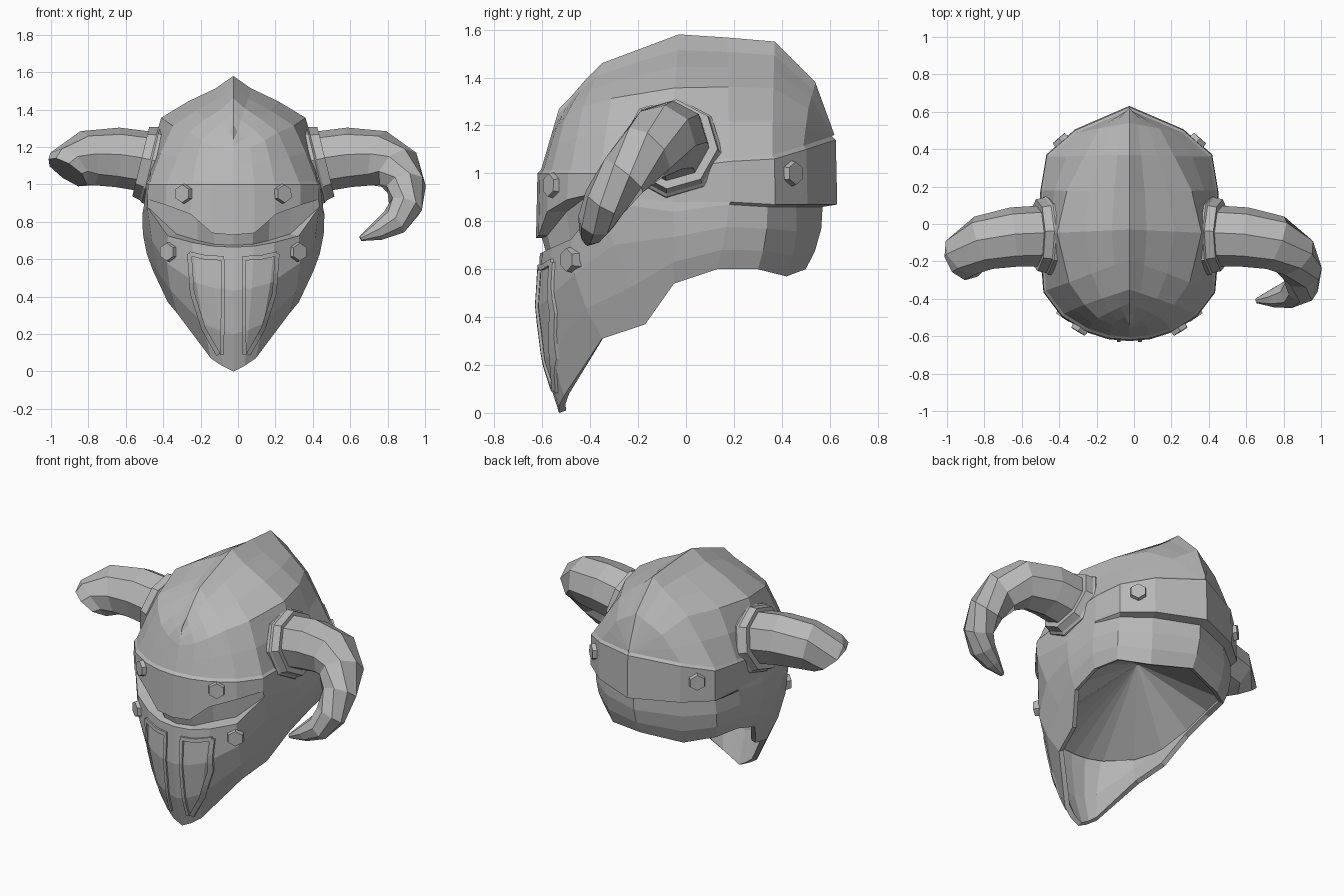
import bpy, bmesh, math
from mathutils import Vector, Matrix
from mathutils.bvhtree import BVHTree

if "Cube" in bpy.data.objects:
    bpy.data.objects.remove(bpy.data.objects["Cube"], do_unlink=True)

AXIS_X = -0.025  # the helmet's plane of symmetry
grey = bpy.data.materials.new("steel grey")
grey.use_nodes = True
grey.diffuse_color = (0.48, 0.48, 0.48, 1)
grey.node_tree.nodes["Principled BSDF"].inputs["Base Color"].default_value = grey.diffuse_color


def finish(bm, name, mirror=False):
    bmesh.ops.recalc_face_normals(bm, faces=bm.faces)
    mesh = bpy.data.meshes.new(name)
    bm.to_mesh(mesh)
    obj = bpy.data.objects.new(name, mesh)
    obj.location.x = AXIS_X
    mesh.materials.append(grey)
    bpy.context.collection.objects.link(obj)
    if mirror:
        mod = obj.modifiers.new("mirror", 'MIRROR')
        mod.merge_threshold = 0.002
    return obj


def spread(p, s, dz=0):
    return Vector((p.x * s, p.y * s, p.z + dz))


def skin(bm, rows, closed=False):
    vs = [[bm.verts.new(p) for p in row] for row in rows]
    n = len(rows[0])
    for a, b in zip(vs, vs[1:]):
        for i in range(n if closed else n - 1):
            j = (i + 1) % n
            bm.faces.new((a[i], a[j], b[j], b[i]))
    return vs


# Helmet rows, each running from the front centre round to the back centre
rim = [Vector(p) for p in (
    (0, -.53, 0), (.06, -.53, .03), (.12, -.51, .07), (.30, -.35, .31), (.35, -.17, .37),
    (.43, -.05, .54), (.435, .13, .60), (.40, .30, .60), (.25, .42, .57), (0, .50, .60))]
mask_top = [Vector(p) for p in (
    (0, -.61, .665), (.11, -.60, .67), (.22, -.56, .69), (.35, -.48, .725), (.46, -.355, .88),
    (.487, -.05, .84), (.475, .18, .87), (.42, .34, .86), (.27, .46, .86), (0, .57, .86))]
plan = [(0, -.605), (.11, -.595), (.22, -.56), (.35, -.48), (.445, -.355),
        (.465, -.05), (.46, .18), (.43, .36), (.28, .49), (0, .61)]
brow_z = (.73, .74, .84, .89, .92, .88, .88, .87, .87, .87)
band_z = (1, 1, 1, 1, 1, 1.02, 1.05, 1.06, 1.10, 1.14)
ridge = [Vector((0, y, z)) for y, z in (
    (-.53, 1.27), (-.48, 1.32), (-.42, 1.39), (-.35, 1.46), (-.19, 1.52),
    (-.03, 1.58), (.17, 1.567), (.37, 1.55), (.54, 1.38), (.62, 1.16))]
recess = (.96, .94, .86, .87, 1, 1, 1, 1, 1, 1)
bulge = (1, 1, .85, .65, .75, 1, .75, .35, .4, 1)  # how boxy the dome is, per column

brow = [Vector((x * 1.03, y * 1.035, z)) for (x, y), z in zip(plan, brow_z)]
band = [Vector((x * 1.025, y * 1.025, z)) for (x, y), z in zip(plan, band_z)]
dome = [Vector((x, y, z + .015)) for (x, y), z in zip(plan, band_z)]


def between(t):
    return [spread(a.lerp(b, t), 1.07 if i < 4 else 1.035)
            for i, (a, b) in enumerate(zip(rim, mask_top))]


def dome_row(fx, fy, fz):
    # the front columns slope back evenly, the others rise as walls first
    row = []
    for i, (a, b) in enumerate(zip(dome, ridge)):
        back = fy + (fz - fy) * max(0, 1 - i / 4)
        boxy = Vector((a.x * fx, a.y + (b.y - a.y) * back, a.z + (b.z - a.z) * fz))
        row.append(a.lerp(b, fz).lerp(boxy, bulge[i]))
    return row


rows = [rim, between(.3), between(.65), mask_top,
        [spread(p, s, .01 if s < 1 else 0) for p, s in zip(mask_top, recess)],
        [spread(p, s) for p, s in zip(brow, recess)],
        brow, band, dome, dome_row(.93, .06, .3), dome_row(.83, .15, .59),
        dome_row(.52, .48, .75), dome_row(.2, .8, .88), ridge]

bm = bmesh.new()
skin(bm, rows)
bmesh.ops.remove_doubles(bm, verts=bm.verts, dist=.003)
bmesh.ops.recalc_face_normals(bm, faces=bm.faces)
if sum(f.normal.dot(f.calc_center_median() - Vector((0, 0, .8))) for f in bm.faces) < 0:
    bmesh.ops.reverse_faces(bm, faces=bm.faces)
surface = BVHTree.FromBMesh(bm)
shell = finish(bm, "helmet_shell", True)
wall = shell.modifiers.new("thickness", 'SOLIDIFY')
wall.thickness, wall.offset, wall.thickness_clamp = .03, -1, .8

# Inner lining closing the hollow above the neck opening
bm = bmesh.new()
hub = bm.verts.new((0, 0, .85))
edge = []
for a, b in zip(rim, mask_top):
    t = max((.50 - a.z) / (b.z - a.z), .12)
    edge.append(bm.verts.new(spread(a.lerp(b, t), .97)))
for a, b in zip(edge, edge[1:]):
    bm.faces.new((a, b, hub))
finish(bm, "inner_lining", True)


# Raised frames around the two face panels, laid on the mask
def on_mask(x, z, lift):
    hit = surface.ray_cast(Vector((x, -2, z)), Vector((0, 1, 0)))[0]
    return Vector((x, (hit.y if hit else -.56) - lift, z))


def trim(name, path, width):
    pts = []
    for a, b in zip(path, path[1:]):
        pts += [Vector(a).lerp(Vector(b), k / 4) for k in range(4)]
    pts.append(Vector(path[-1]))
    bm = bmesh.new()
    sections = []
    for i, p in enumerate(pts):
        d = (pts[min(i + 1, len(pts) - 1)] - pts[max(i - 1, 0)]).normalized()
        side = Vector((-d.y, d.x)) * width / 2
        a, b = p + side, p - side
        sections.append([on_mask(a.x, a.y, -.01), on_mask(a.x, a.y, .012),
                         on_mask(b.x, b.y, .012), on_mask(b.x, b.y, -.01)])
    vs = skin(bm, sections, True)
    bm.faces.new(vs[0])
    bm.faces.new(vs[-1])
    finish(bm, name, True)


trim("panel_outer_trim", [(.235, .63), (.22, .42), (.16, .23), (.08, .09)], .024)
trim("panel_top_trim", [(.235, .63), (.15, .61), (.05, .605)], .024)
trim("panel_inner_trim", [(.057, .60), (.057, .30), (.06, .09)], .02)


# Hexagonal rivets
def rivet(name, near):
    spot, normal, *_ = surface.find_nearest(Vector(near))
    turn = normal.to_track_quat('Z', 'Y').to_matrix().to_4x4()
    bm = bmesh.new()
    bmesh.ops.create_cone(bm, cap_ends=True, segments=6, radius1=.058, radius2=.048,
                          depth=.05, matrix=Matrix.Translation(spot) @ turn)
    finish(bm, name, True)


rivet("brow_rivet", (.265, -.56, .95))
rivet("cheek_rivet", (.335, -.47, .64))
rivet("back_rivet", (.37, .45, 1.0))


# Horns: eight-sided tubes along a curling path
def tube(bm, path, radii, sides=8):
    path = [Vector(p) for p in path]
    sections = []
    for i, (p, r) in enumerate(zip(path, radii)):
        d = (path[min(i + 1, len(path) - 1)] - path[max(i - 1, 0)]).normalized()
        u = d.cross(Vector((0, 1, .3))).normalized()
        v = d.cross(u)
        angles = [2 * math.pi * (k + .5) / sides for k in range(sides)]
        sections.append([p + (u * math.cos(a) + v * math.sin(a)) * r for a in angles])
    vs = skin(bm, sections, True)
    bm.faces.new(vs[0])
    bm.faces.new(vs[-1])


horn_path = [(.38, -.06, 1.11), (.62, -.07, 1.145), (.78, -.10, 1.14), (.88, -.17, 1.085),
             (.925, -.26, .99), (.92, -.34, .88), (.86, -.375, .80), (.77, -.395, .75), (.68, -.41, .71)]
horn_radii = (.165, .16, .15, .13, .107, .092, .078, .052, .014)
collar_path = [(.3, -.06, 1.075), (.44, -.06, 1.108), (.45, -.06, 1.111), (.495, -.06, 1.122)]
collar_radii = (.218, .214, .203, .193)

for side, word in ((1, "left"), (-1, "right")):
    bm = bmesh.new()
    tube(bm, [(x * side, y, z) for x, y, z in horn_path], horn_radii)
    if side < 0:  # the right horn is snapped off at a slant
        bmesh.ops.bisect_plane(bm, geom=bm.verts[:] + bm.edges[:] + bm.faces[:],
                               plane_co=(-.89, -.19, 1.075), plane_no=(-.5, -.3, -.75),
                               clear_outer=True)
        bmesh.ops.holes_fill(bm, edges=[e for e in bm.edges if e.is_boundary], sides=0)
    finish(bm, word + "_horn")
    bm = bmesh.new()
    tube(bm, [(x * side, y, z) for x, y, z in collar_path], collar_radii)
    finish(bm, word + "_horn_collar")
